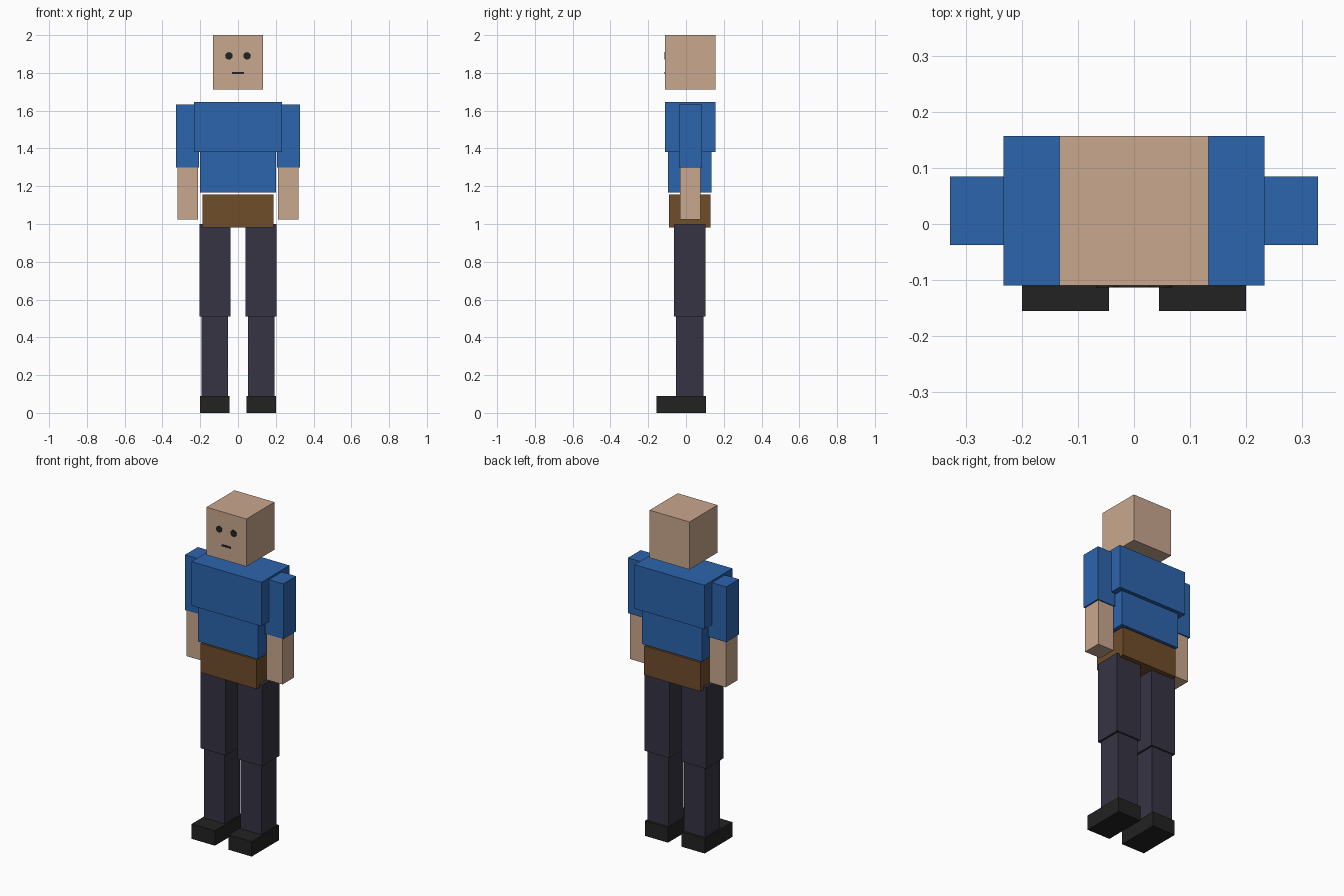
import bpy, bmesh, math
from mathutils import Matrix

if "Cube" in bpy.data.objects:
    bpy.data.objects.remove(bpy.data.objects["Cube"])


def material(name, rgb):
    """Flat colour from 0-255 sRGB values, stored as linear."""
    def lin(c):
        c /= 255
        return c / 12.92 if c <= 0.04045 else ((c + 0.055) / 1.055) ** 2.4
    m = bpy.data.materials.new(name)
    m.diffuse_color = (*[lin(c) for c in rgb], 1)
    m.use_nodes = True
    m.node_tree.nodes["Principled BSDF"].inputs["Base Color"].default_value = m.diffuse_color
    return m


SKIN = material("skin", (201, 167, 142))
SHIRT = material("blue_shirt", (44, 101, 173))
BROWN = material("brown_hips", (112, 77, 43))
TROUSERS = material("dark_trousers", (54, 52, 68))
BLACK = material("black", (34, 34, 34))


def finish(name, bm, mat):
    mesh = bpy.data.meshes.new(name)
    bm.to_mesh(mesh)
    bm.free()
    mesh.materials.append(mat)
    obj = bpy.data.objects.new(name, mesh)
    bpy.context.collection.objects.link(obj)
    return obj


def box(name, mat, x, y, z):
    """Box from (min, max) ranges on each axis."""
    bm = bmesh.new()
    ranges = (x, y, z)
    size = [b - a for a, b in ranges]
    centre = [(a + b) / 2 for a, b in ranges]
    bmesh.ops.create_cube(bm, size=1, matrix=Matrix.Translation(centre) @ Matrix.Diagonal((*size, 1)))
    return finish(name, bm, mat)


def pair(name, mat, x, y, z):
    """Same box on the right (+x) and left (-x)."""
    box(name + "_right", mat, x, y, z)
    box(name + "_left", mat, (-x[1], -x[0]), y, z)


# Head and torso
box("head", SKIN, (-0.133, 0.133), (-0.11, 0.157), (1.713, 2.0))
box("chest", SHIRT, (-0.233, 0.233), (-0.11, 0.157), (1.38, 1.645))
box("abdomen", SHIRT, (-0.2, 0.2), (-0.095, 0.135), (1.167, 1.40))
box("hips", BROWN, (-0.188, 0.188), (-0.09, 0.13), (0.982, 1.157))

# Arms
pair("upper_arm", SHIRT, (0.207, 0.328), (-0.037, 0.085), (1.30, 1.633))
pair("forearm", SKIN, (0.212, 0.32), (-0.033, 0.078), (1.023, 1.31))

# Legs
pair("thigh", TROUSERS, (0.04, 0.205), (-0.063, 0.102), (0.51, 1.0))
pair("shin", TROUSERS, (0.052, 0.192), (-0.052, 0.092), (0.08, 0.52))
pair("shoe", BLACK, (0.045, 0.2), (-0.155, 0.107), (0.0, 0.09))

# Face: thin round eyes and a flat mouth
for side, x in (("right", 0.048), ("left", -0.048)):
    bm = bmesh.new()
    bmesh.ops.create_cone(
        bm, cap_ends=True, segments=12, radius1=0.02, radius2=0.02, depth=0.004,
        matrix=Matrix.Translation((x, -0.111, 1.89)) @ Matrix.Rotation(math.pi / 2, 4, "X"))
    finish("eye_" + side, bm, BLACK)
box("mouth", BLACK, (-0.031, 0.031), (-0.113, -0.109), (1.793, 1.804))
